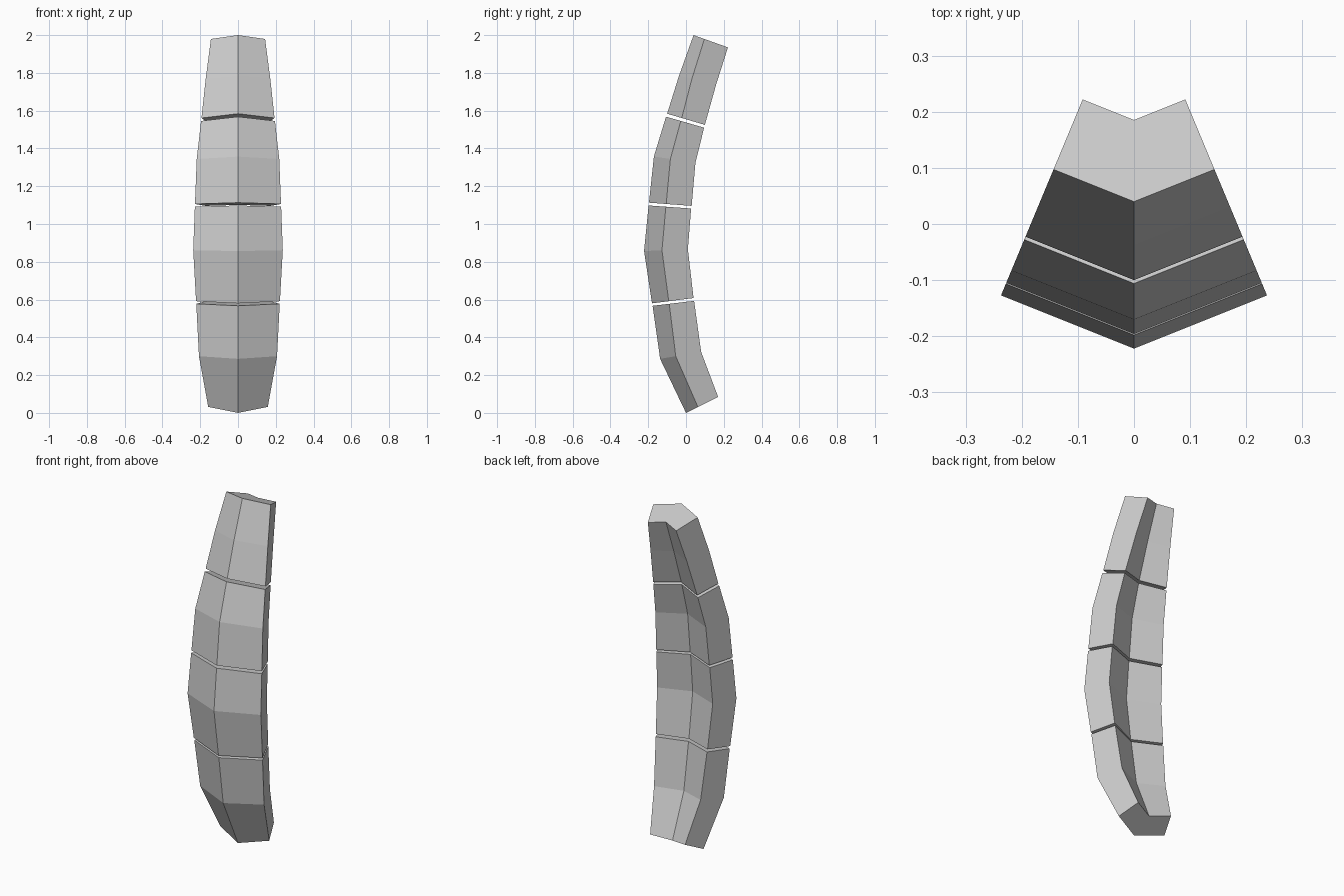
import bpy
import bmesh

cube = bpy.data.objects.get("Cube")
if cube:
    bpy.data.objects.remove(cube, do_unlink=True)

# One plain grey for every plate
grey = bpy.data.materials.new("plain_grey")
grey.use_nodes = True
colour = (0.6, 0.6, 0.6, 1)
grey.diffuse_color = colour
grey.node_tree.nodes["Principled BSDF"].inputs["Base Color"].default_value = colour

TAPER = 0.417     # side walls lean inward toward the back
CHEVRON = 0.4     # front and back fold into a shallow V


def side_x(y):
    return 0.184 - TAPER * y


def section(ridge_y, ridge_z, back_y, back_z):
    """Six-sided chevron lying in one tilted plane."""
    front_x = side_x(ridge_y) / (1 + TAPER * CHEVRON)
    front_y = ridge_y + CHEVRON * front_x
    back_x = side_x(back_y)
    notch_y = back_y - CHEVRON * back_x
    outline = [(0, ridge_y), (front_x, front_y), (back_x, back_y),
               (0, notch_y), (-back_x, back_y), (-front_x, front_y)]
    slope = (back_z - ridge_z) / (back_y - ridge_y)
    return [(x, y, ridge_z + slope * (y - ridge_y)) for x, y in outline]


def plate(name, stations):
    """Loft a solid plate through its cross-sections."""
    bm = bmesh.new()
    rings = [[bm.verts.new(p) for p in section(*s)] for s in stations]
    for low, high in zip(rings, rings[1:]):
        for i in range(len(low)):
            j = (i + 1) % len(low)
            bm.faces.new((low[i], low[j], high[j], high[i]))
    bm.faces.new(rings[0][::-1])
    bm.faces.new(rings[-1])
    bmesh.ops.recalc_face_normals(bm, faces=bm.faces)
    mesh = bpy.data.meshes.new(name)
    bm.to_mesh(mesh)
    bm.free()
    mesh.materials.append(grey)
    bpy.context.collection.objects.link(bpy.data.objects.new(name, mesh))


# Stations: front ridge y, z, then back corner y, z
plate("bottom_plate", [(0.0, 0.0, 0.17, 0.085),
                       (-0.137, 0.286, 0.08, 0.323),
                       (-0.177, 0.567, 0.043, 0.593)])
plate("lower_middle_plate", [(-0.18, 0.58, 0.04, 0.608),
                             (-0.222, 0.857, 0.01, 0.866),
                             (-0.198, 1.098, 0.027, 1.082)])
plate("upper_middle_plate", [(-0.196, 1.113, 0.03, 1.096),
                             (-0.17, 1.357, 0.05, 1.325),
                             (-0.106, 1.568, 0.096, 1.51)])
plate("top_plate", [(-0.1, 1.584, 0.1, 1.525),
                    (-0.037, 1.785, 0.16, 1.74),
                    (0.04, 2.0, 0.222, 1.935)])
